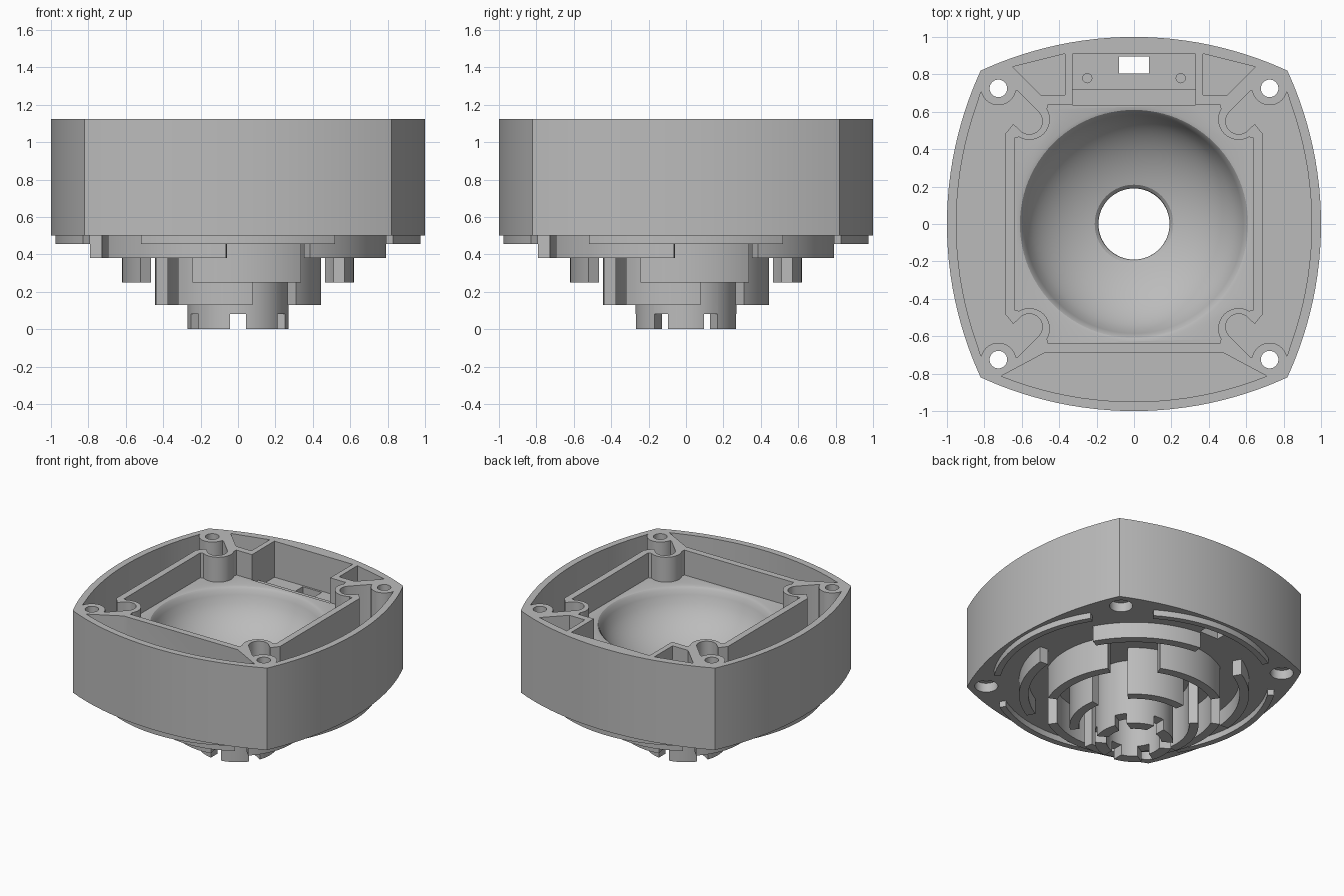
import bpy, bmesh, math
from math import sin, cos, radians, sqrt
from mathutils import Matrix, Vector

default_cube = bpy.data.objects.get("Cube")
if default_cube:
    bpy.data.objects.remove(default_cube, do_unlink=True)

grey = bpy.data.materials.new("plain_grey")
grey.use_nodes = True
grey.diffuse_color = (0.5, 0.5, 0.5, 1)
grey.node_tree.nodes["Principled BSDF"].inputs["Base Color"].default_value = (0.5, 0.5, 0.5, 1)

TOP, BASE, FLOOR, POCKET = 1.125, 0.5, 0.935, 0.55
OVER = TOP + 0.1


def finish(name, bm):
    bmesh.ops.recalc_face_normals(bm, faces=bm.faces)
    mesh = bpy.data.meshes.new(name)
    bm.to_mesh(mesh)
    bm.free()
    obj = bpy.data.objects.new(name, mesh)
    bpy.context.collection.objects.link(obj)
    mesh.materials.append(grey)
    return obj


def prism(name, pts, z0, z1):
    bm = bmesh.new()
    face = bm.faces.new([bm.verts.new((x, y, z0)) for x, y in pts])
    grown = bmesh.ops.extrude_face_region(bm, geom=[face])
    verts = [v for v in grown["geom"] if isinstance(v, bmesh.types.BMVert)]
    bmesh.ops.translate(bm, verts=verts, vec=(0, 0, z1 - z0))
    return finish(name, bm)


def lathe(name, profile, steps=96, closed=False):
    bm = bmesh.new()
    verts = [bm.verts.new((r, 0, z)) for r, z in profile]
    edges = [bm.edges.new(pair) for pair in zip(verts, verts[1:])]
    if closed:
        edges.append(bm.edges.new((verts[-1], verts[0])))
    bmesh.ops.spin(bm, geom=verts + edges, axis=(0, 0, 1), cent=(0, 0, 0),
                   steps=steps, angle=2 * math.pi)
    bmesh.ops.remove_doubles(bm, verts=bm.verts, dist=1e-5)
    return finish(name, bm)


def cut(obj, cutter):
    mod = obj.modifiers.new("cut", "BOOLEAN")
    mod.operation, mod.solver, mod.object = "DIFFERENCE", "EXACT", cutter
    bpy.context.view_layer.update()
    graph = bpy.context.evaluated_depsgraph_get()
    mesh = bpy.data.meshes.new_from_object(obj.evaluated_get(graph))
    obj.modifiers.clear()
    obj.data = mesh
    bpy.data.objects.remove(cutter, do_unlink=True)


def smooth(obj):
    bpy.ops.object.select_all(action="DESELECT")
    obj.select_set(True)
    bpy.context.view_layer.objects.active = obj
    bpy.ops.object.shade_smooth_by_angle(angle=radians(30))


def arc(cx, cy, r, a0, a1, n=12):
    angles = [radians(a0 + (a1 - a0) * i / n) for i in range(n + 1)]
    return [(cx + r * cos(a), cy + r * sin(a)) for a in angles]


def circle(cx, cy, r, n=32):
    return arc(cx, cy, r, 0, 360, n)[:-1]


def turn(pts, quarters):
    for _ in range(quarters):
        pts = [(-y, x) for x, y in pts]
    return pts


def rect(x0, x1, y0, y1):
    return [(x0, y0), (x1, y0), (x1, y1), (x0, y1)]


def bulge(t, inset=0.0):
    """Bowed side of the housing at distance t along it."""
    return sqrt((1.958 - inset) ** 2 - t * t) - 0.958


# Housing block with four bowed sides
outline = []
for q in range(4):
    ys = [-0.82 + 1.64 * i / 24 for i in range(24)]
    outline += turn([(bulge(y), y) for y in ys], q)
housing = prism("housing", outline, BASE, TOP)

# Central square pocket running around the corner bosses
center = []
for q in range(4):
    corner = [(0.64, 0.46)] + arc(0.56, 0.56, 0.11, 300, 150, 16) + [(0.46, 0.64)]
    center += turn(corner, q)
cut(housing, prism("center_cutter", center, FLOOR, OVER))

# Round bowl leading down to the bore
dome = [(0.585 - 0.375 * i / 16) for i in range(17)]
bowl = [(0, 0.97), (0.63, 0.97), (0.63, 0.936), (0.61, 0.93), (0.597, 0.915)]
bowl += [(r, 0.97 - 0.4 * sqrt(1 - (r / 0.6) ** 2)) for r in dome]
bowl += [(0.195, 0.58), (0.19, 0.56), (0.19, 0.4), (0, 0.4)]
cut(housing, lathe("bowl_cutter", bowl))

# Side pockets with a keyhole slot into each boss
half = [(bulge(0.71 * i / 10, 0.05), 0.71 * i / 10) for i in range(10)]
half += arc(0.725, 0.73, 0.095, -13, -170, 14)
half += [(0.62, 0.71)] + arc(0.56, 0.55, 0.07, 135, 315, 14)
half += [(0.645, 0.535), (0.69, 0.48)]
side = half + [(x, -y) for x, y in half[:0:-1]]
for q in (0, 2):
    cut(housing, prism("side_cutter", turn(side, q), POCKET, OVER))

# Front pocket
xs = [-0.71 + 1.42 * i / 20 for i in range(21)]
front = [(x, -bulge(x, 0.05)) for x in xs] + [(0.48, -0.69), (-0.48, -0.69)]
cut(housing, prism("front_cutter", front, POCKET, OVER))

# Two small rear pockets
for s in (-1, 1):
    wedge = [(0.65 * s, 0.84), (0.37 * s, 0.91), (0.37 * s, 0.69), (0.5 * s, 0.69)]
    cut(housing, prism("rear_cutter", wedge, POCKET, OVER))

# Rear connector recess with ledge, window and screw holes
cut(housing, prism("ledge_cutter", rect(-0.33, 0.33, 0.635, 0.75), 0.9, OVER))
cut(housing, prism("recess_cutter", rect(-0.33, 0.33, 0.72, 0.91), 0.85, OVER))
cut(housing, prism("window_cutter", rect(-0.08, 0.08, 0.805, 0.895), 0.3, 1))
for s in (-1, 1):
    cut(housing, prism("screw_cutter", circle(0.25 * s, 0.78, 0.025, 16), 0.7, 1))

# Corner mounting holes, counterbored underneath
for sx in (-1, 1):
    for sy in (-1, 1):
        x, y = 0.725 * sx, 0.725 * sy
        cut(housing, prism("hole_cutter", circle(x, y, 0.047), 0.3, OVER))
        cut(housing, prism("bore_cutter", circle(x, y, 0.08), 0.3, 0.57))
smooth(housing)

# Central tube with six notches in its lower rim
tube = lathe("center_tube", [(0.19, 0), (0.27, 0), (0.27, BASE), (0.19, BASE)], 64, True)
for k in range(6):
    a = radians(30 + 60 * k)
    notch = prism("notch_cutter", rect(0.12, 0.35, -0.042, 0.042), -0.1, 0.08)
    notch.data.transform(Matrix.Rotation(a, 4, "Z"))
    cut(tube, notch)
smooth(tube)

# Stepped rings underneath, each made of four curved walls
rings = [  # name, outer radius, thickness, start angle, end angle, bottom
    ("outer_ring", 0.977, 0.045, -32, 32, 0.455),
    ("wide_ring", 0.795, 0.065, 29, 85.3, 0.38),
    ("middle_ring", 0.62, 0.065, -23, 33, 0.25),
    ("inner_ring", 0.445, 0.065, -46, 10, 0.13),
]
for name, r, t, a0, a1, z in rings:
    wall = arc(0, 0, r, a0, a1, 20) + arc(0, 0, r - t, a1, a0, 20)
    for q in range(4):
        smooth(prism(f"{name}_{q + 1}", turn(wall, q), z, BASE + 0.005))
